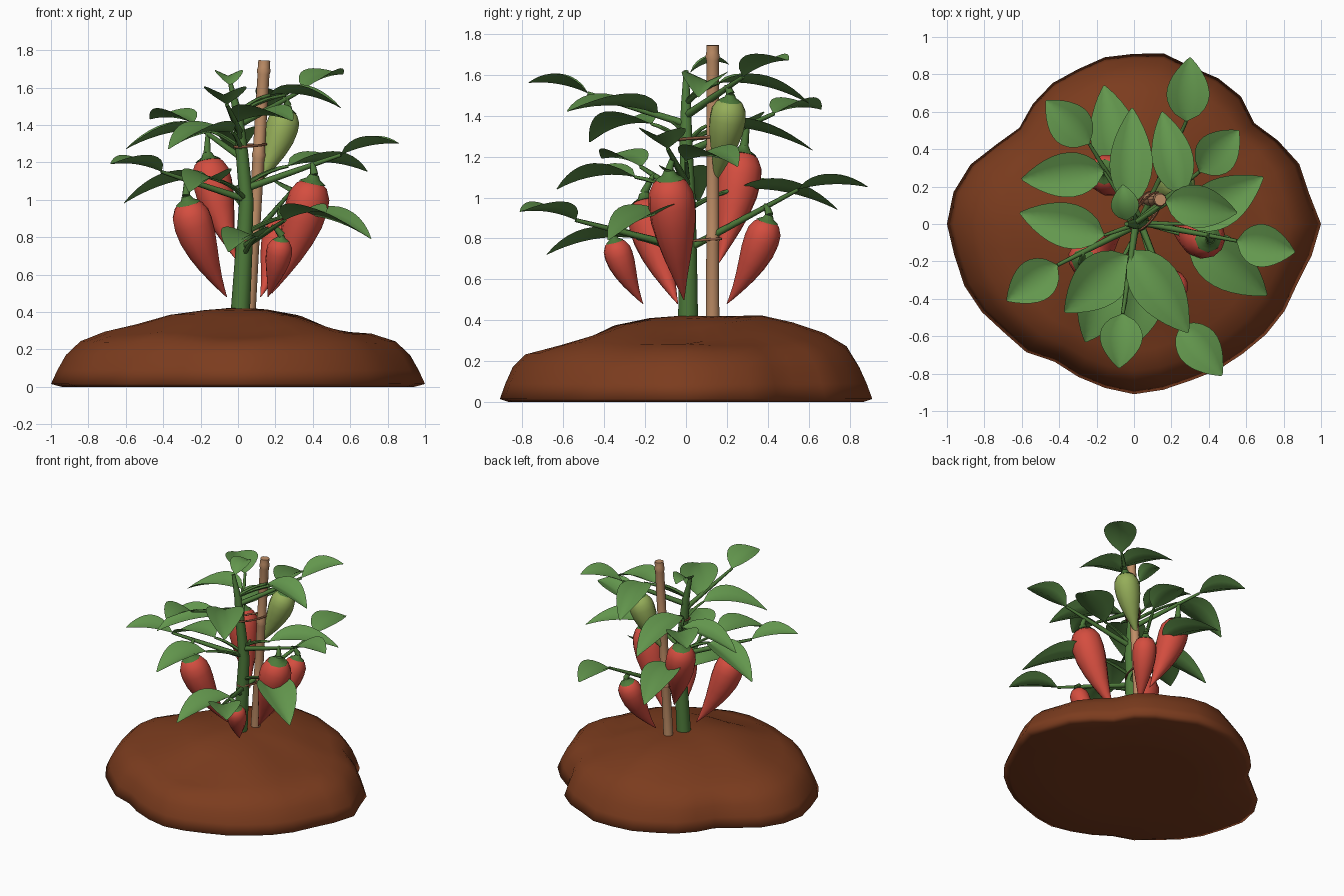
import bpy, bmesh
from math import sin, cos, pi, exp, radians
from mathutils import Vector, Quaternion

cube = bpy.data.objects.get("Cube")
if cube:
    bpy.data.objects.remove(cube, do_unlink=True)


def material(name, rgb):
    m = bpy.data.materials.new(name)
    m.use_nodes = True
    m.diffuse_color = (*rgb, 1)
    shader = m.node_tree.nodes["Principled BSDF"]
    shader.inputs["Base Color"].default_value = (*rgb, 1)
    shader.inputs["Roughness"].default_value = 0.8
    return m


SOIL = material("soil brown", (0.2, 0.045, 0.013))
LEAF = material("leaf green", (0.125, 0.31, 0.075))
STEM = material("stem green", (0.075, 0.195, 0.042))
RED = material("ripe red", (0.66, 0.075, 0.05))
LIME = material("unripe green", (0.3, 0.42, 0.1))
CANE = material("cane tan", (0.52, 0.27, 0.135))
TWINE = material("twine brown", (0.26, 0.1, 0.05))


def finish(name, bm, mat, angle=60):
    bmesh.ops.recalc_face_normals(bm, faces=bm.faces)
    mesh = bpy.data.meshes.new(name)
    bm.to_mesh(mesh)
    bm.free()
    mesh.materials.append(mat)
    ob = bpy.data.objects.new(name, mesh)
    bpy.context.collection.objects.link(ob)
    bpy.ops.object.select_all(action="DESELECT")
    ob.select_set(True)
    bpy.context.view_layer.objects.active = ob
    bpy.ops.object.shade_smooth_by_angle(angle=radians(angle))
    return ob


def bridge(bm, rings):
    for a, b in zip(rings, rings[1:]):
        n = len(a)
        for i in range(n):
            j = (i + 1) % n
            bm.faces.new((a[i], a[j], b[j], b[i]))


def tube(name, path, radii, mat, sides=8, angle=60):
    """Sweep a round section of varying radius along a path."""
    bm = bmesh.new()
    path = [Vector(p) for p in path]
    turn, last = Quaternion(), Vector((0, 0, 1))
    rings = []
    for i, p in enumerate(path):
        tangent = (path[min(i + 1, len(path) - 1)] - path[max(i - 1, 0)]).normalized()
        turn = last.rotation_difference(tangent) @ turn
        last = tangent
        ring = []
        for k in range(sides):
            a = 2 * pi * k / sides
            ring.append(bm.verts.new(p + turn @ Vector((cos(a), sin(a), 0)) * radii[i]))
        rings.append(ring)
    bridge(bm, rings)
    bm.faces.new(rings[0])
    bm.faces.new(rings[-1])
    return finish(name, bm, mat, angle)


def bezier(a, b, c, ts):
    a, b, c = Vector(a), Vector(b), Vector(c)
    return [a * (1 - t) ** 2 + b * 2 * t * (1 - t) + c * t * t for t in ts]


def even(steps):
    return [i / steps for i in range(steps + 1)]


def leaf(name, base, tip, width, arch=0.035):
    """Arched, pointed blade folded upward along its midrib."""
    bm = bmesh.new()
    base, tip = Vector(base), Vector(tip)
    side = (tip - base).cross(Vector((0, 0, 1))).normalized()
    rows = []
    for t in even(10):
        w = width / 2 * max(sin(pi * t ** 0.8), 0.02) ** 0.8
        mid = base.lerp(tip, t) + Vector((0, 0, arch * 4 * t * (1 - t)))
        rows.append([bm.verts.new(mid + side * w * v + Vector((0, 0, abs(v) * w * 0.45)))
                     for v in (-1, -0.5, 0, 0.5, 1)])
    for a, b in zip(rows, rows[1:]):
        for k in range(4):
            bm.faces.new((a[k], a[k + 1], b[k + 1], b[k]))
    ob = finish(name, bm, LEAF)
    if ob.data.polygons[0].normal.z < 0:
        ob.data.flip_normals()


# Soil mound: irregular outline lofted up a domed profile
outline = [1, .95, .94, .89, .84, .89, .9, .895, .925, .91, .905, .88,
           .87, .84, .8, .85, .93, .98, 1, .975, .965, .94, .905, .895,
           .85, .87, .89, .91, .9, .89, .9, .905, .92, .93, .93, .965]
profile = [(.5, 0), (.95, 0), (1, .015), (.97, .09), (.93, .17), (.86, .24), (.74, .285),
           (.57, .33), (.4, .385), (.2, .41), (.06, .42)]
bm = bmesh.new()
rings = []
for s, z in profile:
    ring = []
    for k, r in enumerate(outline):
        a = 2 * pi * k / len(outline)
        keep = min(1, s * s)
        r = s * (r * keep + 0.92 * (1 - keep))
        x, y = r * cos(a), r * sin(a)
        h = z
        if z > 0.2:
            h += 0.07 * exp(-(x * x + (y - 0.55) ** 2) / 0.06)
            h -= 0.045 * exp(-((x - 0.5) ** 2 + y * y) / 0.03)
            h -= 0.03 * exp(-(x * x + (y + 0.55) ** 2) / 0.06)
            h += 0.01 * sin(7 * x + 3 * y) * sin(9 * y - 2 * x) * min(1, s * 2)
        ring.append(bm.verts.new((x, y, h)))
    rings.append(ring)
bridge(bm, rings)
bm.faces.new(rings[0])
bm.faces.new(rings[-1])
finish("soil_mound", bm, SOIL, 180)

# Main stem
spine = [Vector(p) for p in ((.01, .01, .36), (.03, .01, .7), (.045, .01, 1),
                             (.02, 0, 1.26), (0, 0, 1.45), (-.04, 0, 1.62))]
tube("main_stem", spine, [.052, .046, .038, .033, .026, .012], STEM, 10)


def stem_at(z):
    for a, b in zip(spine, spine[1:]):
        if z <= b.z:
            return a.lerp(b, (z - a.z) / (b.z - a.z))
    return spine[-1]


# Support cane with raised joints
def cane_at(z):
    return Vector((.06 + .06 * (z - .4), .13, z))


levels, widths = [.36], [.035]
for joint in (.8, 1.24, 1.69):
    levels += [joint - .02, joint, joint + .02]
    widths += [.032, .037, .032]
tube("support_cane", [cane_at(z) for z in levels + [1.745]], widths + [.032], CANE, 10, 40)

# Twine ties around stem and cane
for z in (.79, 1.29):
    a, b = stem_at(z), cane_at(z)
    along = (b - a) / 2
    across = along.cross(Vector((0, 0, 1))).normalized() * .05
    reach = along + along.normalized() * .042
    loop = []
    for k in range(25):
        t = 2 * pi * k / 24
        loop.append((a + b) / 2 + reach * cos(t) + across * sin(t)
                    + Vector((0, 0, .008 * cos(t))))
    tube("twine_tie", loop, [.007] * len(loop), TWINE, 6)

# Large leaves growing close to the stem: base, tip, width
large_leaves = [
    ((-.06, .25, 1.04), (-.16, .74, .94), .26),
    ((-.02, .1, 1.35), (-.01, .62, 1.23), .23),
    ((.25, .16, 1.56), (.15, .6, 1.46), .22),
    ((.17, .12, 1.56), (.55, .06, 1.49), .23),
    ((.27, 0, 1.18), (.69, .25, 1.15), .26),
    ((.3, -.07, .92), (.71, -.38, .79), .27),
    ((-.16, -.06, 1.12), (-.61, .06, .98), .24),
    ((-.16, .28, 1.37), (-.6, .24, 1.27), .24),
    ((-.01, -.14, 1.41), (.29, -.58, 1.42), .27),
    ((-.03, -.17, 1.36), (-.37, -.47, 1.27), .28),
    ((-.1, -.25, 1.1), (-.26, -.63, 1.04), .26),
    ((.1, -.24, .8), (-.05, -.68, .72), .24),
]
for base, tip, width in large_leaves:
    leaf("large_leaf", base, tip, width)
    root = stem_at(base[2] - .1)
    bend = root.lerp(Vector(base), .5) + Vector((0, 0, .03))
    tube("leaf_stalk", bezier(root, bend, base, even(5)),
         [.014, .013, .012, .011, .01, .008], STEM, 6)
leaf("crown_leaf", (-.04, .02, 1.61), (-.06, .21, 1.65), .15, .03)

# Branches ending in a smaller leaf: start height, leaf base, leaf tip
branches = {
    "left_rear": (.75, (.28, .55, 1.04), (.3, .89, 1.05)),
    "right_rear": (1.22, (-.24, .43, 1.41), (-.47, .66, 1.43)),
    "left_upper": (1.4, (.35, .28, 1.59), (.56, .5, 1.67)),
    "left_middle": (1.06, (.55, -.09, 1.24), (.86, -.15, 1.3)),
    "left_front": (.75, (.25, -.54, .89), (.47, -.81, .93)),
    "right_front": (1, (-.41, -.22, 1.15), (-.68, -.41, 1.19)),
    "upper_front": (1.36, (-.06, -.48, 1.51), (-.08, -.77, 1.56)),
}
for name, (height, base, tip) in branches.items():
    root = stem_at(height)
    tube(name + "_branch", [root, root.lerp(Vector(base), .5), base], [.02, .016, .01], STEM, 6)
    leaf(name + "_leaf", base, tip, .23, .02)

# Peppers hanging from the branches: branch, top, tip, radius, colour
peppers = [
    ("right_front", (-.27, -.2, .99), (-.06, -.04, .48), .107, RED),
    ("right_rear", (-.16, .28, 1.22), (-.01, .16, .68), .108, RED),
    ("left_middle", (.4, -.08, 1.1), (.18, -.01, .5), .115, RED),
    ("left_front", (.23, -.35, .79), (.16, -.21, .48), .07, RED),
    ("left_rear", (.23, .4, .89), (.12, .2, .48), .086, RED),
    ("left_upper", (.26, .215, 1.48), (.09, .14, 1.07), .09, LIME),
]
steps = [0, .04, .12, .22, .35, .5, .65, .8, .92, 1]
girth = [.4, .72, .95, 1, .95, .78, .56, .32, .14, .02]
for branch, top, tip, radius, mat in peppers:
    top, tip = Vector(top), Vector(tip)
    length = (tip - top).length
    control = top.lerp(tip, .3) - Vector((0, 0, length * .22))
    path = bezier(top, control, tip, steps)
    tube(branch + "_pepper", path, [radius * g for g in girth], mat, 12)

    # Small cap and stalk
    down = (path[2] - path[0]).normalized()
    cap = [top + down * radius * d for d in (.1, 0, -.1, -.3)]
    tube(branch + "_cap", cap, [radius * g for g in (.64, .5, .32, .22)], STEM, 8)
    height, base, _ = branches[branch]
    joint = stem_at(height).lerp(Vector(base), .7)
    stalk = bezier(joint, joint + Vector((0, 0, .03)), cap[-1], even(4))
    tube(branch + "_stalk", stalk, [.011, .012, .014, .017, .022], STEM, 6)
